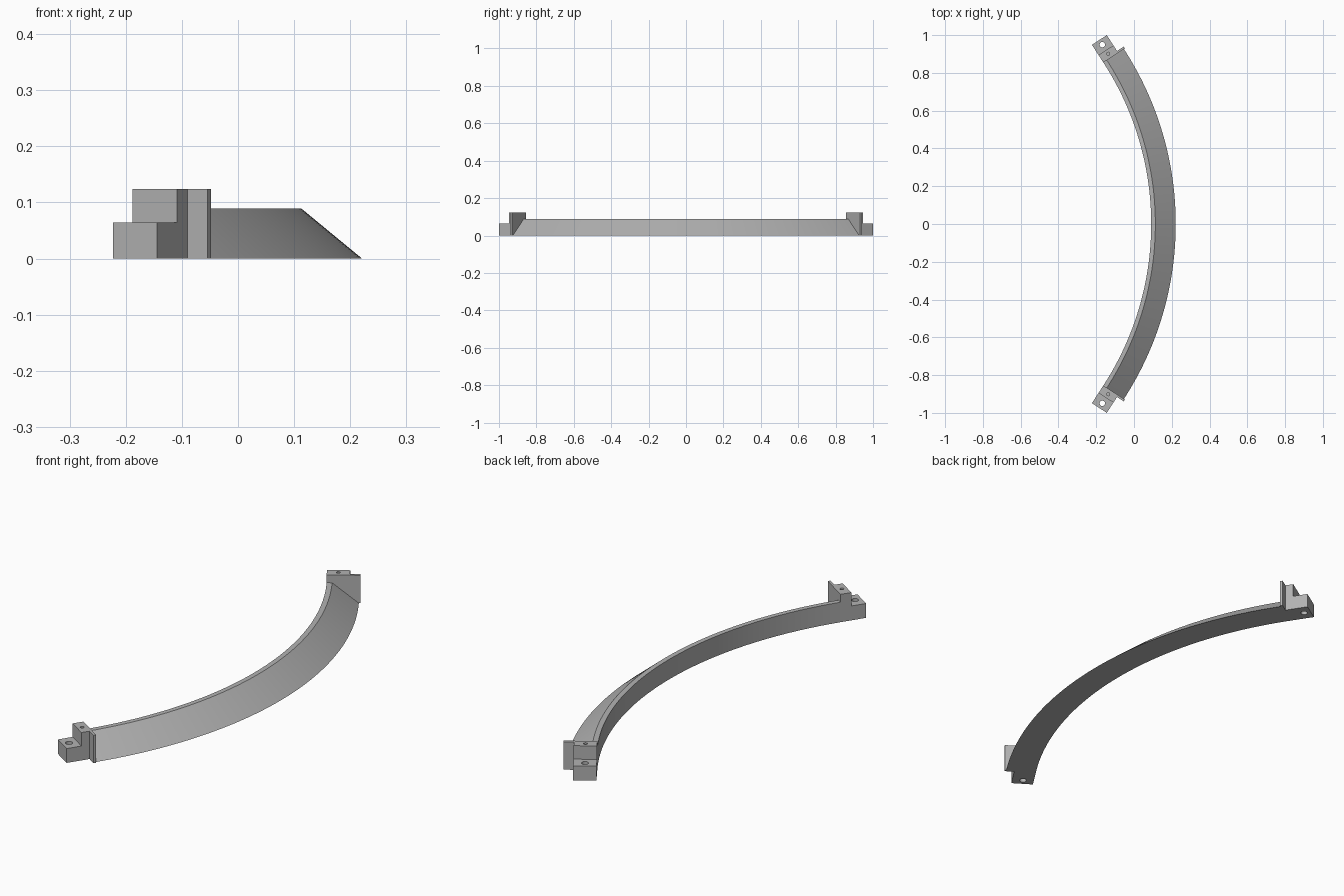
import bpy, bmesh, math
from mathutils import Matrix, Vector

if "Cube" in bpy.data.objects:
    bpy.data.objects.remove(bpy.data.objects["Cube"])

CENTRE_X = -1.479          # centre of the arc
HALF_ANGLE = math.radians(33)
R_IN, R_TOP, R_OUT = 1.57, 1.592, 1.70
RAIL_H, STEP_H, TOP_H = 0.089, 0.064, 0.124
SEGMENTS = 64

grey = bpy.data.materials.new("plain grey")
grey.use_nodes = True
colour = (0.45, 0.45, 0.45, 1)
grey.diffuse_color = colour
grey.node_tree.nodes["Principled BSDF"].inputs["Base Color"].default_value = colour

# Local frame at the end of the arc: x = radius, y = along the tangent
END = Matrix.Translation((CENTRE_X, 0, 0)) @ Matrix.Rotation(HALF_ANGLE, 4, 'Z')


def make_object(name, bm):
    bmesh.ops.recalc_face_normals(bm, faces=bm.faces)
    mesh = bpy.data.meshes.new(name)
    bm.to_mesh(mesh)
    bm.free()
    mesh.materials.append(grey)
    obj = bpy.data.objects.new(name, mesh)
    bpy.context.collection.objects.link(obj)
    return obj


def extruded(name, profile, r0, r1):
    """Extrude a (tangent, height) profile between two radii."""
    bm = bmesh.new()
    face = bm.faces.new([bm.verts.new((r0, t, z)) for t, z in profile])
    grown = bmesh.ops.extrude_face_region(bm, geom=[face])["geom"]
    verts = [v for v in grown if isinstance(v, bmesh.types.BMVert)]
    bmesh.ops.translate(bm, verts=verts, vec=Vector((r1 - r0, 0, 0)))
    bm.transform(END)
    return make_object(name, bm)


def drill(obj, t, radius, z0, z1):
    """Cut a round vertical hole, then discard the cutter."""
    bm = bmesh.new()
    bmesh.ops.create_cone(bm, cap_ends=True, segments=24, radius1=radius,
                          radius2=radius, depth=z1 - z0)
    bm.transform(END @ Matrix.Translation((1.617, t, (z0 + z1) / 2)))
    cutter = make_object("hole_cutter", bm)
    cutter.hide_render = True
    mod = obj.modifiers.new("hole", 'BOOLEAN')
    mod.operation, mod.solver, mod.object = 'DIFFERENCE', 'EXACT', cutter
    select(obj)
    bpy.ops.object.modifier_apply(modifier=mod.name)
    bpy.data.objects.remove(cutter)


def select(obj):
    bpy.ops.object.select_all(action='DESELECT')
    obj.select_set(True)
    bpy.context.view_layer.objects.active = obj


def finish(obj, mirrored):
    select(obj)
    bpy.ops.object.shade_smooth_by_angle(angle=math.radians(30))
    if mirrored:
        mod = obj.modifiers.new("other_end", 'MIRROR')
        mod.use_axis = (False, True, False)
        mod.use_mirror_merge = False
        bpy.ops.object.modifier_apply(modifier=mod.name)


# Curved rail: sloped cross-section swept along the arc
bm = bmesh.new()
section = [(R_IN, 0), (R_OUT, 0), (R_TOP, RAIL_H), (R_IN, RAIL_H)]
rings = []
for i in range(SEGMENTS + 1):
    a = HALF_ANGLE * (2 * i / SEGMENTS - 1)
    rings.append([bm.verts.new((CENTRE_X + r * math.cos(a), r * math.sin(a), z))
                  for r, z in section])
for a, b in zip(rings, rings[1:]):
    for k in range(4):
        n = (k + 1) % 4
        bm.faces.new((a[k], a[n], b[n], b[k]))
bm.faces.new(rings[0])
bm.faces.new(rings[-1])
finish(make_object("curved_rail", bm), False)

# Stepped mounting block with a through hole and a shallow pin hole
LENGTH, STEP = 0.1115, 0.047
block = extruded("mounting_block",
                 [(0, 0), (LENGTH, 0), (LENGTH, STEP_H), (STEP, STEP_H),
                  (STEP, TOP_H), (0, TOP_H)], R_IN, 1.664)
drill(block, 0.082, 0.0145, -0.05, 0.2)
drill(block, 0.025, 0.008, 0.07, 0.2)
finish(block, True)

# Thin end plate beside the block, closing the rail
THICK = 0.0116
plate = extruded("end_plate", [(0, 0), (THICK, 0), (THICK, TOP_H), (0, TOP_H)],
                 1.664, 1.7066)
finish(plate, True)
